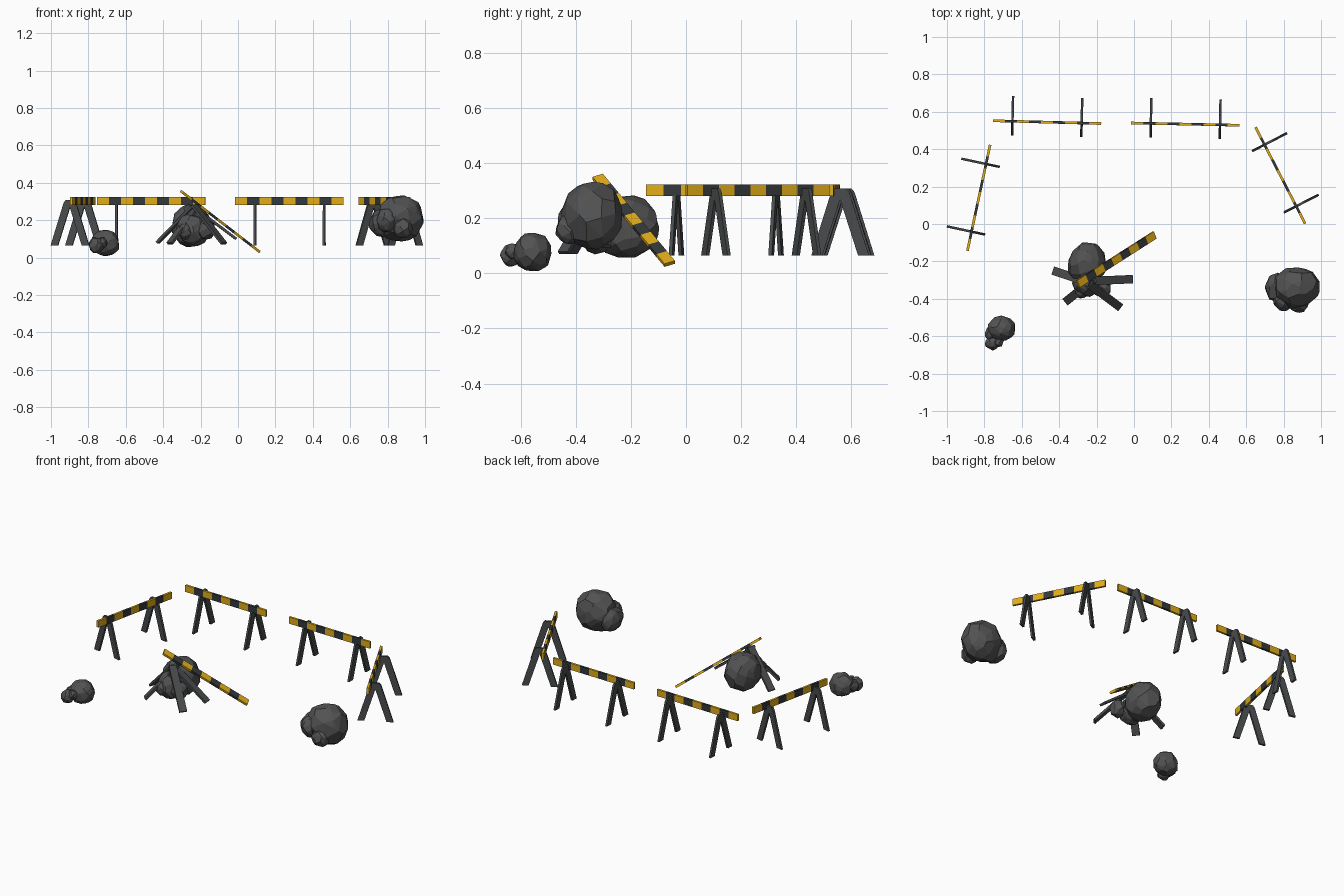
import bpy, bmesh, math, random
from mathutils import Vector, Matrix

if "Cube" in bpy.data.objects:
    bpy.data.objects.remove(bpy.data.objects["Cube"])


def material(name, r, g, b):
    m = bpy.data.materials.new(name)
    m.diffuse_color = (r, g, b, 1)
    m.use_nodes = True
    m.node_tree.nodes["Principled BSDF"].inputs["Base Color"].default_value = m.diffuse_color
    return m


YELLOW = material("yellow_paint", 0.76, 0.42, 0.01)
BLACK = material("black_paint", 0.035, 0.04, 0.042)
METAL = material("dark_metal", 0.065, 0.07, 0.072)
STONE = material("dark_stone", 0.085, 0.085, 0.085)
Z = Vector((0, 0, 1))


def finish(bm, name, mats, matrix=Matrix()):
    bmesh.ops.recalc_face_normals(bm, faces=bm.faces[:])
    me = bpy.data.meshes.new(name)
    bm.to_mesh(me)
    bm.free()
    for m in mats:
        me.materials.append(m)
    ob = bpy.data.objects.new(name, me)
    ob.matrix_world = matrix
    bpy.context.collection.objects.link(ob)
    return ob


def frame(origin, u, v, w):
    m = Matrix((u, v, w)).transposed().to_4x4()
    m.translation = origin
    return m


def board(name, matrix, length=0.58, height=0.042, thick=0.014, stripes=9):
    # Plank along local x, cut into alternating painted bands
    bm = bmesh.new()
    rings = []
    for i in range(stripes + 1):
        x = length * (i / stripes - 0.5)
        rings.append([bm.verts.new((x, sy * thick / 2, sz * height / 2))
                      for sy, sz in ((-1, -1), (1, -1), (1, 1), (-1, 1))])
    for i, (a, b) in enumerate(zip(rings, rings[1:])):
        for k in range(4):
            f = bm.faces.new((a[k], a[k - 1], b[k - 1], b[k]))
            f.material_index = i % 2
    bm.faces.new(rings[0])
    bm.faces.new(rings[-1])
    finish(bm, name, (YELLOW, BLACK), matrix)


def trestle(name, matrix, x, thick=0.013):
    # Inverted V cut from one profile in local y, z
    half = [(-0.045, 0.268), (-0.065, 0.065), (-0.105, 0.065), (-0.033, 0.295), (-0.022, 0.308)]
    left = [(y + 0.03, z) for y, z in half[1:]]
    right = [(0.03 - y, z) for y, z in reversed(half[1:])]
    outline = [(0.03, 0.268)] + left + right
    bm = bmesh.new()
    face = bm.faces.new([bm.verts.new((x - thick / 2, y, z)) for y, z in outline])
    ext = bmesh.ops.extrude_face_region(bm, geom=[face])
    bmesh.ops.translate(bm, vec=(thick, 0, 0),
                        verts=[g for g in ext["geom"] if isinstance(g, bmesh.types.BMVert)])
    finish(bm, name, (METAL,), matrix)


def barrier(name, p0, p1):
    a, b = Vector((*p0, 0)), Vector((*p1, 0))
    u = (b - a).normalized()
    m = frame((a + b) / 2, u, Z.cross(u), Z)
    board(name + "_board", m @ Matrix.Translation((0, 0, 0.302)))
    for side, x in (("left", -0.185), ("right", 0.185)):
        trestle(f"{name}_{side}_trestle", m, x)


def loose_leg(name, top, foot, width=0.045, thick=0.014):
    a, b = Vector(top), Vector(foot)
    u = (b - a).normalized()
    v = Z.cross(u).normalized()
    bm = bmesh.new()
    bmesh.ops.create_cube(bm, size=1)
    bmesh.ops.scale(bm, vec=((b - a).length, width, thick), verts=bm.verts[:])
    finish(bm, name, (METAL,), frame((a + b) / 2, u, v, u.cross(v)))


def rock(name, center, radii, points, seed):
    # Faceted boulder: hull of jittered points spread over a sphere
    rng = random.Random(seed)
    bm = bmesh.new()
    for i in range(points):
        z = 1 - 2 * (i + 0.5) / points
        t = i * 2.39996 + rng.uniform(-0.3, 0.3)
        r = math.sqrt(1 - z * z)
        d = Vector((r * math.cos(t), r * math.sin(t), z)) * rng.uniform(0.96, 1.06)
        bm.verts.new([c + k * e for c, k, e in zip(center, d, radii)])
    bmesh.ops.convex_hull(bm, input=bm.verts[:])
    bmesh.ops.delete(bm, geom=[v for v in bm.verts if not v.link_faces], context="VERTS")
    bmesh.ops.dissolve_limit(bm, angle_limit=math.radians(12), verts=bm.verts[:], edges=bm.edges[:])
    finish(bm, name, (STONE,))


# Standing barriers
barrier("left_barrier", (-0.89, -0.14), (-0.77, 0.42))
barrier("back_left_barrier", (-0.755, 0.552), (-0.175, 0.537))
barrier("back_right_barrier", (-0.015, 0.54), (0.565, 0.528))
barrier("right_barrier", (0.65, 0.517), (0.915, 0.002))

# Collapsed barrier
d = Vector((0.415, 0.265, -0.32)).normalized()
n = Vector((-d.z, 0, d.x)).normalized()
board("fallen_board", frame(Vector((-0.095, -0.19, 0.193)), d, n, d.cross(n)))
for i, (top, foot) in enumerate((
        ((-0.235, -0.315, 0.28), (-0.43, -0.25, 0.08)),
        ((-0.215, -0.295, 0.28), (-0.365, -0.415, 0.075)),
        ((-0.235, -0.305, 0.27), (-0.01, -0.295, 0.10)),
        ((-0.235, -0.325, 0.28), (-0.075, -0.445, 0.075)))):
    loose_leg(f"fallen_leg_{i + 1}", top, foot)

# Rocks: centre, radii, point count
rocks = {
    "right_rock": [((0.868, -0.34, 0.21), (0.123, 0.112, 0.126), 80),
                   ((0.765, -0.34, 0.185), (0.065, 0.08, 0.075), 40),
                   ((0.80, -0.405, 0.20), (0.06, 0.06, 0.065), 40),
                   ((0.88, -0.425, 0.16), (0.055, 0.05, 0.055), 36)],
    "middle_rock": [((-0.25, -0.215, 0.168), (0.105, 0.115, 0.115), 80),
                    ((-0.25, -0.32, 0.15), (0.08, 0.07, 0.085), 40),
                    ((-0.17, -0.345, 0.15), (0.05, 0.05, 0.055), 32),
                    ((-0.28, -0.36, 0.14), (0.04, 0.04, 0.045), 30)],
    "left_rock": [((-0.708, -0.557, 0.077), (0.075, 0.07, 0.072), 60),
                  ((-0.765, -0.585, 0.07), (0.034, 0.04, 0.04), 30),
                  ((-0.757, -0.635, 0.065), (0.04, 0.04, 0.043), 32),
                  ((-0.725, -0.63, 0.08), (0.028, 0.03, 0.03), 24)],
}
for name, parts in rocks.items():
    for i, (c, r, pts) in enumerate(parts):
        rock(f"{name}_{i + 1}", c, r, pts, i + len(name) * 7)
